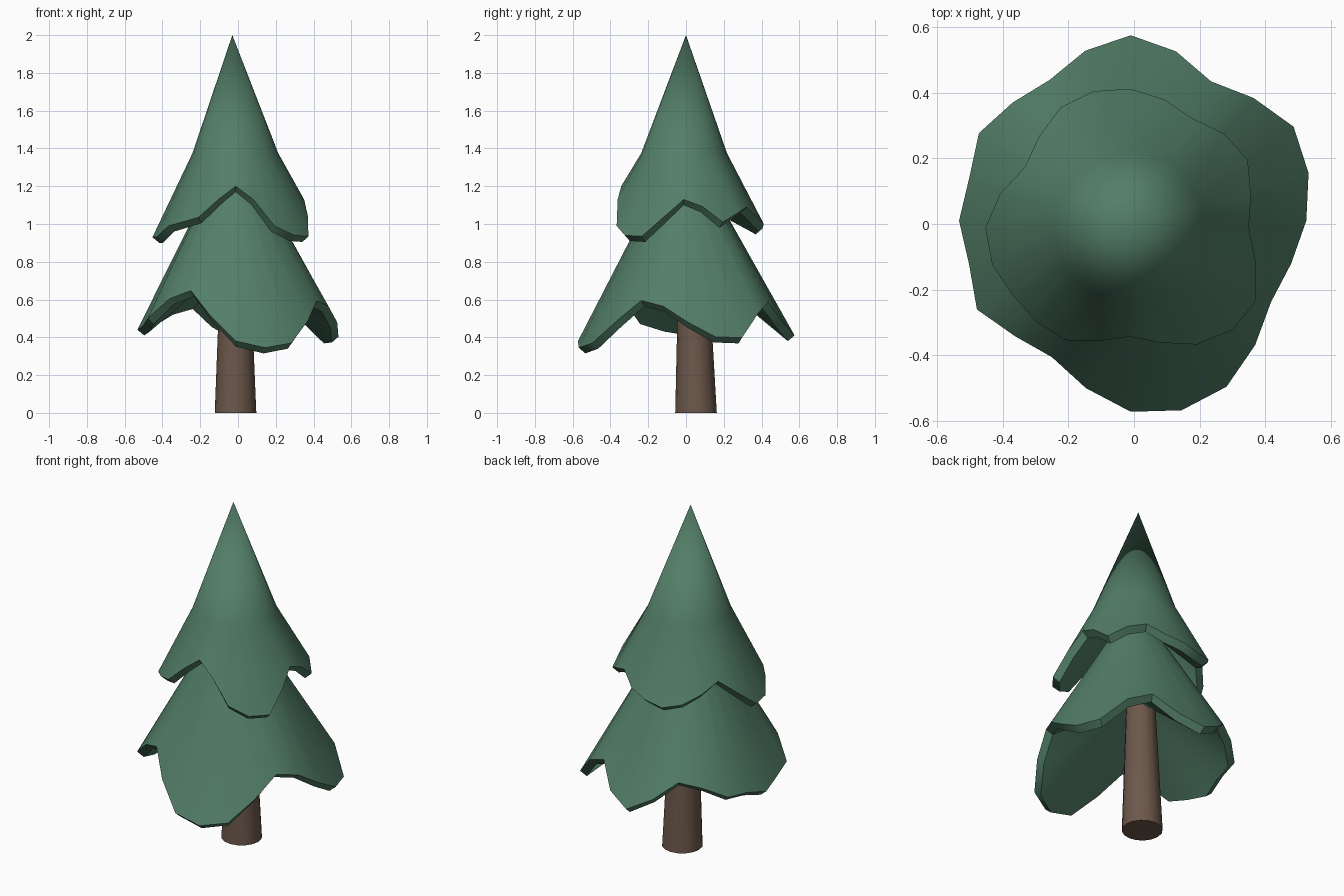
import bpy, math

if "Cube" in bpy.data.objects:
    bpy.data.objects.remove(bpy.data.objects["Cube"])


def material(name, rgb):
    m = bpy.data.materials.new(name)
    m.diffuse_color = (*rgb, 1)
    m.use_nodes = True
    m.node_tree.nodes["Principled BSDF"].inputs["Base Color"].default_value = m.diffuse_color
    return m


green = material("pine green", (0.087, 0.212, 0.138))
brown = material("bark brown", (0.15, 0.097, 0.07))


def add_object(name, verts, faces, mat):
    me = bpy.data.meshes.new(name)
    me.from_pydata(verts, [], faces)
    me.materials.append(mat)
    ob = bpy.data.objects.new(name, me)
    bpy.context.collection.objects.link(ob)
    bpy.context.view_layer.objects.active = ob
    bpy.ops.object.select_all(action='DESELECT')
    ob.select_set(True)
    bpy.ops.object.shade_smooth_by_angle(angle=math.radians(40))


def ring(centre, radii, heights):
    n = len(radii)
    return [(centre[0] + r * math.cos(math.tau * i / n),
             centre[1] + r * math.sin(math.tau * i / n), z)
            for i, (r, z) in enumerate(zip(radii, heights))]


def foliage(name, apex, centre, shoulder_at, shoulder, rim_r, rim_z, under_z):
    """Cone with round shoulder, wavy rim, thick lip and a hollow underside."""
    n = len(rim_r)
    verts = ring(shoulder_at, [shoulder[0]] * n, [shoulder[1]] * n)
    verts += ring(centre, rim_r, rim_z)
    verts += ring(centre, [r - 0.036 for r in rim_r], [z - 0.03 for z in rim_z])
    verts += [apex, (centre[0], centre[1], under_z)]
    faces = []
    for i in range(n):
        j = (i + 1) % n
        faces += [(3 * n, i, j), (3 * n + 1, 2 * n + j, 2 * n + i)]
        faces += [(k + i, k + n + i, k + n + j, k + j) for k in (0, n)]
    add_object(name, verts, faces, green)


# Lower foliage skirt (rim radius and height every 15 degrees)
foliage("lower_foliage", (-0.015, 0, 1.55), (-0.01, 0.01), (-0.015, -0.01), (0.14, 1.2),
        [.535, .561, .573, .529, .490, .534, .565, .536, .495, .509, .534, .509,
         .523, .510, .541, .498, .480, .528, .582, .598, .584, .536, .494, .506],
        [.48, .403, .398, .53, .585, .465, .41, .485, .58, .55, .49, .475,
         .44, .46, .50, .605, .647, .515, .38, .345, .37, .485, .595, .565], 0.82)

# Upper foliage skirt with the pointed top
foliage("upper_foliage", (-0.03, 0, 2.0), (-0.012, -0.012), (-0.014, -0.01), (0.227, 1.375),
        [.362, .381, .414, .406, .384, .405, .424, .431, .424, .393, .37, .409,
         .441, .435, .412, .404, .395, .356, .331, .362, .410, .44, .444, .396],
        [1.13, 1.093, 1.01, 1.06, 1.09, 1.03, 1.0, .975, 1.0, 1.045, 1.10, 1.02,
         .93, .93, .99, 1.01, 1.035, 1.13, 1.2, 1.13, .99, .94, .935, 1.04], 1.33)

# Tapered, slightly leaning trunk
N = 16
tv = ring((-0.013, 0.053), [0.11] * N, [0] * N) + ring((-0.015, 0.035), [0.07] * N, [1.0] * N)
tf = [(i, (i + 1) % N, N + (i + 1) % N, N + i) for i in range(N)]
tf += [tuple(reversed(range(N))), tuple(range(N, 2 * N))]
add_object("trunk", tv, tf, brown)
